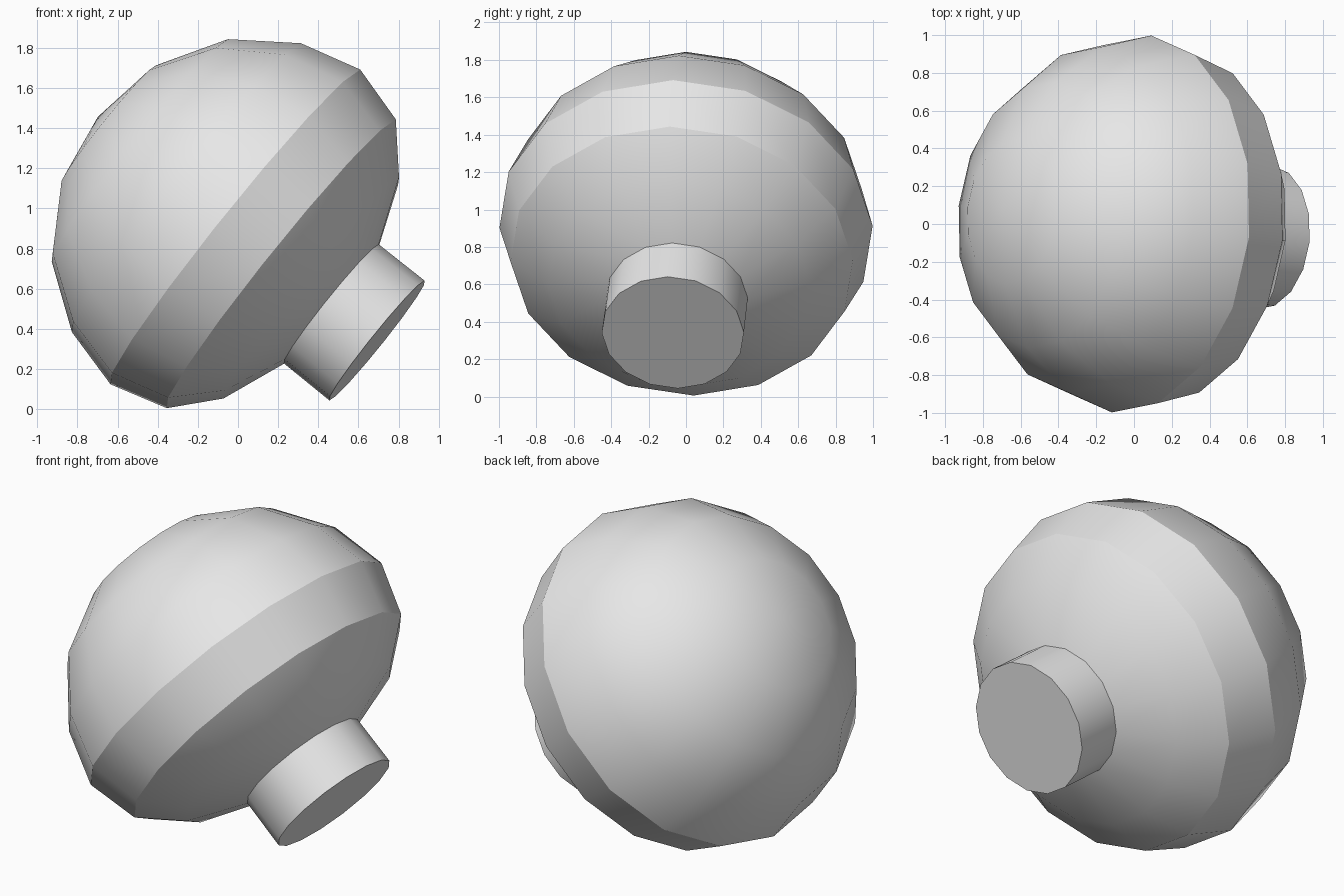
import bpy, bmesh, math
from mathutils import Vector

if "Cube" in bpy.data.objects:
    bpy.data.objects.remove(bpy.data.objects["Cube"], do_unlink=True)

grey = bpy.data.materials.new("plain_grey")
grey.use_nodes = True
grey.diffuse_color = (0.8, 0.8, 0.8, 1)
grey.node_tree.nodes["Principled BSDF"].inputs["Base Color"].default_value = (0.8, 0.8, 0.8, 1)

# Tilted frame shared by both parts
SIDES = 16
PHASE = math.radians(4)
AXIS = Vector((-0.778, 0.078, 0.624)).normalized()
SIDE = Vector((0.626, 0, 0.78))
SIDE = (SIDE - AXIS * SIDE.dot(AXIS)).normalized()
DEPTH = AXIS.cross(SIDE)
ORIGIN = Vector((0.438, -0.045, 0.546))


def lathe(name, profile):
    """Revolve (radius, height) pairs about the tilted axis; radius 0 is a pole."""
    bm = bmesh.new()
    rings = []
    for radius, height in profile:
        centre = ORIGIN + AXIS * height
        if radius == 0:
            rings.append([bm.verts.new(centre)] * SIDES)
            continue
        ring = []
        for i in range(SIDES):
            a = PHASE + math.tau * i / SIDES
            ring.append(bm.verts.new(centre + radius * (DEPTH * math.cos(a) + SIDE * math.sin(a))))
        rings.append(ring)
    for low, high in zip(rings, rings[1:]):
        for i in range(SIDES):
            j = (i + 1) % SIDES
            corners = [low[i], low[j], high[j], high[i]]
            bm.faces.new(list(dict.fromkeys(corners)))
    return bm, rings


def finish(name, bm):
    bmesh.ops.recalc_face_normals(bm, faces=bm.faces[:])
    mesh = bpy.data.meshes.new(name)
    bm.to_mesh(mesh)
    bm.free()
    mesh.materials.append(grey)
    obj = bpy.data.objects.new(name, mesh)
    bpy.context.collection.objects.link(obj)
    bpy.ops.object.select_all(action='DESELECT')
    obj.select_set(True)
    bpy.context.view_layer.objects.active = obj
    bpy.ops.object.shade_smooth_by_angle(angle=math.radians(30))


# Rounded cap with a shallower underside
cap, _ = lathe("cap", [(0.38, -0.035), (0.705, 0.094), (0.92, 0.286), (1.003, 0.58),
                       (0.92, 0.894), (0.708, 1.192), (0.38, 1.393), (0, 1.46)])
finish("cap", cap)

# Short stem continuing the opening, closed at its end
stem, stem_rings = lathe("stem", [(0.382, -0.327), (0.38, -0.035)])
stem.faces.new(stem_rings[0])
finish("stem", stem)
